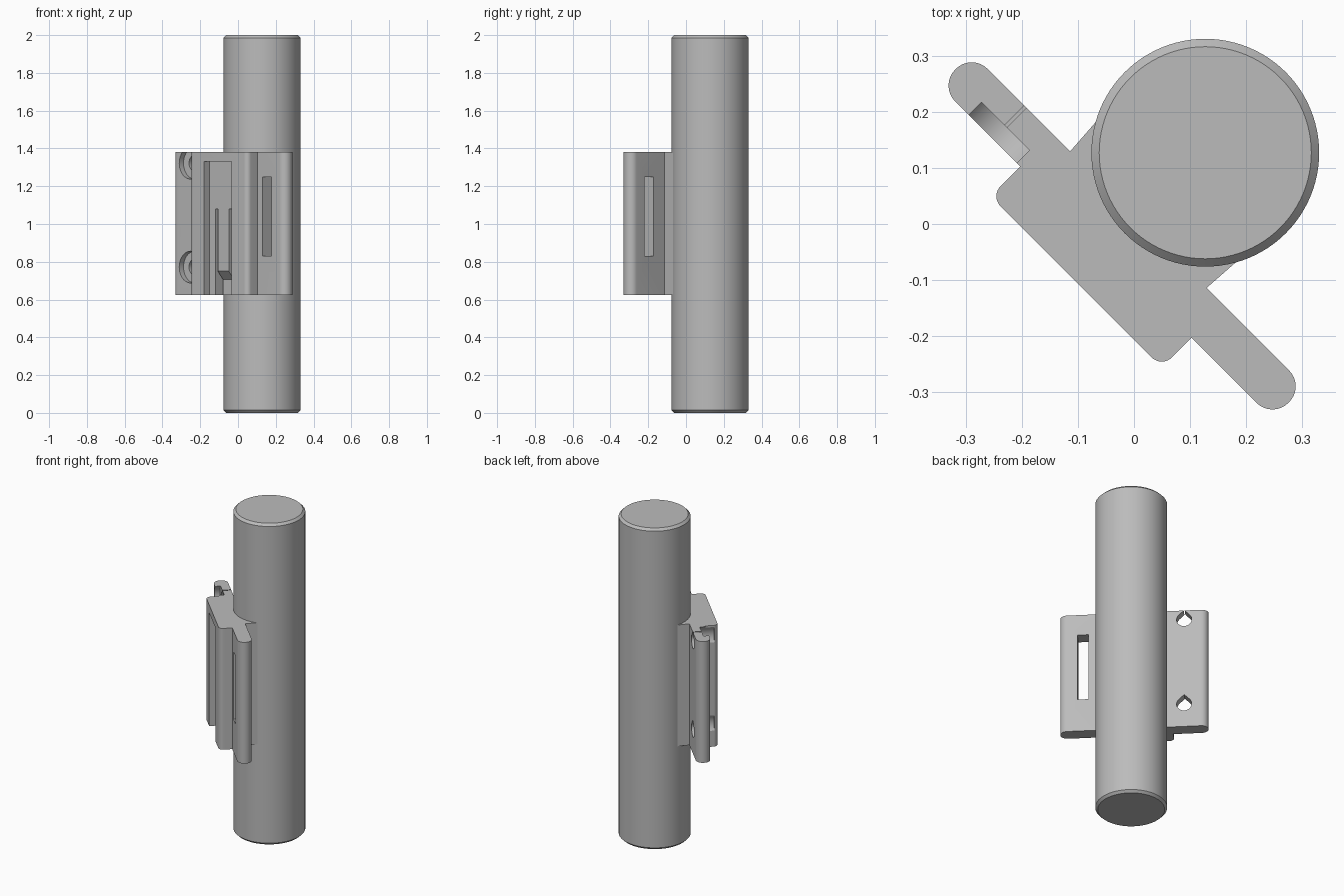
import bpy, bmesh, math
from mathutils import Matrix, Vector

if "Cube" in bpy.data.objects:
    bpy.data.objects.remove(bpy.data.objects["Cube"])

grey = bpy.data.materials.new("mid grey")
grey.diffuse_color = (0.5, 0.5, 0.5, 1)
grey.use_nodes = True
grey.node_tree.nodes["Principled BSDF"].inputs["Base Color"].default_value = grey.diffuse_color


def prism(name, pts, lo, hi, along_y=False):
    """Extrude a 2D outline along z, or an (x, z) outline along y."""
    bm = bmesh.new()
    put = (lambda p, h: (p[0], h, p[1])) if along_y else (lambda p, h: (p[0], p[1], h))
    a = [bm.verts.new(put(p, lo)) for p in pts]
    b = [bm.verts.new(put(p, hi)) for p in pts]
    bm.faces.new(a[::-1])
    bm.faces.new(b)
    for i in range(len(pts)):
        j = (i + 1) % len(pts)
        bm.faces.new((a[i], a[j], b[j], b[i]))
    bmesh.ops.recalc_face_normals(bm, faces=bm.faces)
    me = bpy.data.meshes.new(name)
    bm.to_mesh(me)
    bm.free()
    ob = bpy.data.objects.new(name, me)
    bpy.context.collection.objects.link(ob)
    me.materials.append(grey)
    return ob


def box(name, x0, x1, y0, y1, z0, z1):
    return prism(name, [(x0, y0), (x1, y0), (x1, y1), (x0, y1)], z0, z1)


def rounded(corners, steps=8):
    """Outline from (x, y, radius) corners, rounding right-angled ones."""
    out = []
    for i, (x, y, r) in enumerate(corners):
        p = Vector((x, y))
        if r == 0:
            out.append(p)
            continue
        d0 = (Vector(corners[i - 1][:2]) - p).normalized()
        d1 = (Vector(corners[(i + 1) % len(corners)][:2]) - p).normalized()
        c = p + (d0 + d1) * r
        for k in range(steps + 1):
            t = math.pi / 2 * k / steps
            out.append(c - d1 * r * math.cos(t) - d0 * r * math.sin(t))
    return out


def circle(cx, cz, r, n=40):
    return [(cx + r * math.cos(2 * math.pi * k / n),
             cz + r * math.sin(2 * math.pi * k / n)) for k in range(n)]


def teardrop(cx, cz, r, n=24):
    arc = [math.radians(135 + 270 * k / n) for k in range(n + 1)]
    return [(cx, cz + r * math.sqrt(2))] + [
        (cx + r * math.cos(t), cz + r * math.sin(t)) for t in arc]


def activate(ob):
    bpy.ops.object.select_all(action='DESELECT')
    ob.select_set(True)
    bpy.context.view_layer.objects.active = ob


def cut(ob, cutter):
    m = ob.modifiers.new("cut", 'BOOLEAN')
    m.operation, m.solver, m.object = 'DIFFERENCE', 'EXACT', cutter
    activate(ob)
    bpy.ops.object.modifier_apply(modifier=m.name)
    bpy.data.objects.remove(cutter)


# Bracket: winged profile, built square to the axes and turned afterwards
Z0, Z1 = 0.625, 1.38
half = [(0.216, -0.146, 0.026), (0.216, -0.071, 0), (0.42, -0.071, 0.04),
        (0.42, 0.011, 0.04), (0.172, 0.011, 0), (0.178, 0.1, 0)]
corners = half + [(-x, y, r) for x, y, r in reversed(half)]
bracket = prism("bracket", rounded(corners), Z0, Z1)

# Strap slot in the right wing
cut(bracket, box("slot_cutter", 0.256, 0.32, -0.12, 0.06, 0.83, 1.25))

# Counterbored teardrop screw holes in the left wing
for z in (0.772, 1.322):
    cut(bracket, prism("counterbore_cutter", circle(-0.285, z, 0.084), -0.125, -0.039, True))
    cut(bracket, prism("hole_cutter", teardrop(-0.285, z, 0.043), -0.1, 0.05, True))

# Front channel, open at the bottom, with two slits beside a tongue
cut(bracket, box("channel_cutter", -0.108, 0.096, -0.2, -0.104, 0.5, 1.33))
for x in (-0.066, 0.035):
    cut(bracket, box("slit_cutter", x, x + 0.019, -0.15, -0.044, 0.5, 1.08))

# Sloped relief at the foot of the tongue
relief = prism("relief_cutter", [(-0.15, 0.5), (-0.064, 0.5), (-0.064, 0.705),
                                 (-0.104, 0.75), (-0.15, 0.75)], -0.055, 0.045, True)
# swap the extrusion axis from y to x
relief.data.transform(Matrix(((0, 1, 0, 0), (1, 0, 0, 0), (0, 0, 1, 0), (0, 0, 0, 1))))
relief.data.flip_normals()
cut(bracket, relief)

bracket.data.transform(Matrix.Rotation(math.radians(-45), 4, 'Z'))

# Round bar with chamfered ends
bpy.ops.mesh.primitive_cylinder_add(vertices=96, radius=0.203, depth=2,
                                    location=(0.127, 0.127, 1))
bar = bpy.context.object
bar.name = "round_bar"
bar.data.materials.append(grey)
bev = bar.modifiers.new("chamfer", 'BEVEL')
bev.width, bev.segments = 0.014, 1
bev.limit_method, bev.angle_limit = 'ANGLE', math.radians(60)
bpy.ops.object.modifier_apply(modifier=bev.name)

for ob in (bracket, bar):
    activate(ob)
    bpy.ops.object.shade_smooth_by_angle(angle=math.radians(30))
